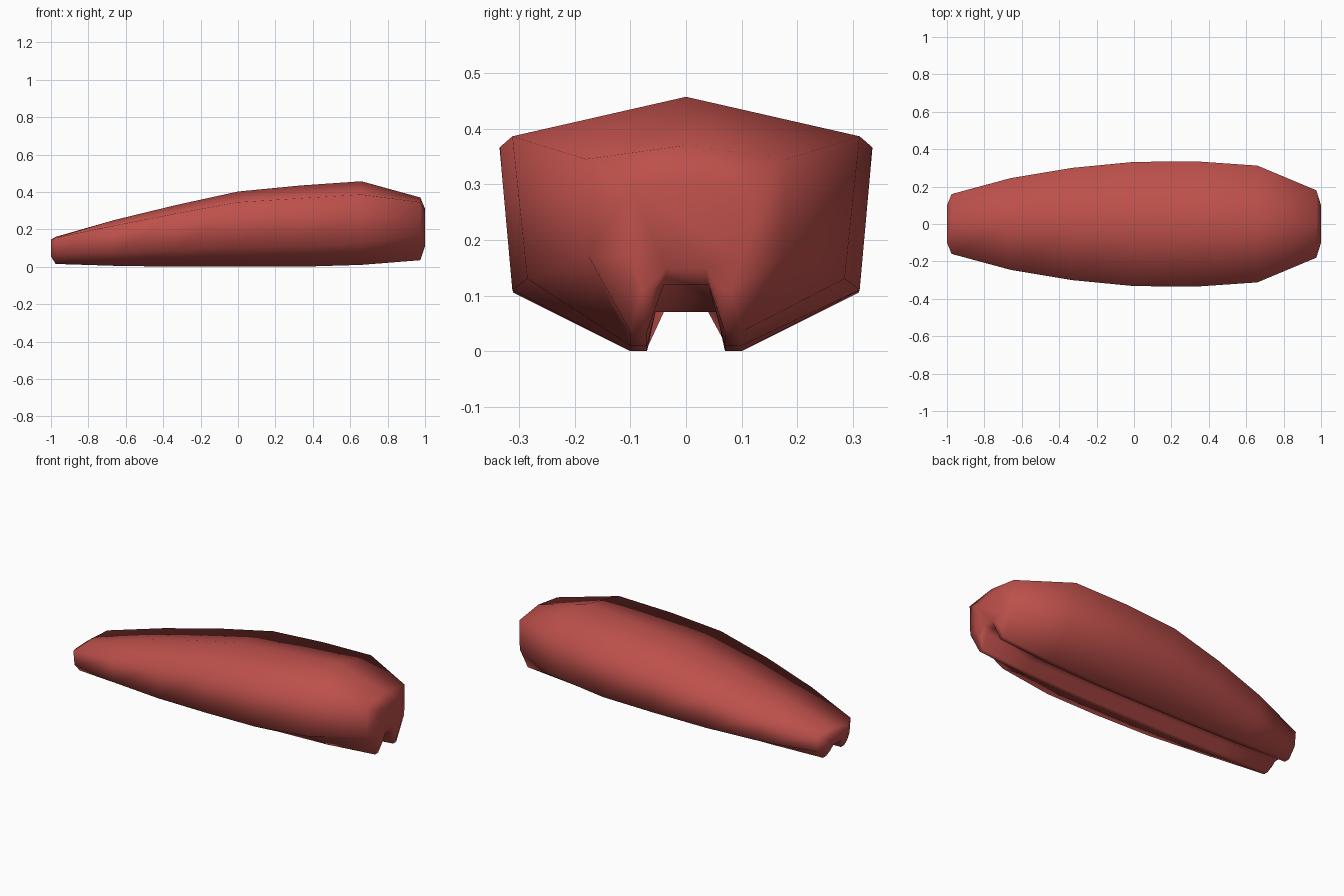
import bpy, bmesh

if "Cube" in bpy.data.objects:
    bpy.data.objects.remove(bpy.data.objects["Cube"])

# Stations along x: x, ridge z, shoulder (y, z), lower flank (y, z),
# foot outer y, foot inner y, foot z, groove roof (y, z)
STATIONS = [
    (-1.00, .145, .10, .140, .10, .09, .09, .065, .055, .040, .075),
    (-.975, .160, .16, .155, .15, .07, .10, .07, .015, .040, .07),
    (-.66, .250, .245, .220, .225, .075, .10, .07, .005, .055, .07),
    (-.33, .330, .30, .285, .28, .09, .10, .07, .0, .055, .07),
    (0.0, .402, .332, .345, .31, .105, .10, .07, .0, .055, .07),
    (.33, .434, .335, .366, .312, .11, .10, .07, .0, .055, .07),
    (.66, .457, .312, .386, .285, .13, .10, .07, .01, .055, .07),
    (.975, .370, .18, .345, .175, .17, .10, .07, .035, .040, .12),
    (1.00, .310, .10, .300, .10, .17, .08, .06, .11, .035, .15),
]


def section(x, top, sy, sz, ly, lz, fo, fi, fz, gy, gz):
    """Closed cross-section, mirrored about y = 0."""
    half = [(sy, sz), (ly, lz), (fo, fz), (fi, fz), (gy, gz)]
    ring = [(0, top)] + half + [(-y, z) for y, z in reversed(half)]
    return [(x, y, z) for y, z in ring]


# Lofted shell with two rails and a groove underneath
bm = bmesh.new()
rings = [[bm.verts.new(p) for p in section(*s)] for s in STATIONS]
for a, b in zip(rings, rings[1:]):
    n = len(a)
    for i in range(n):
        j = (i + 1) % n
        bm.faces.new((a[i], a[j], b[j], b[i]))
# End caps
bm.faces.new(rings[0])
bm.faces.new(rings[-1])
bmesh.ops.recalc_face_normals(bm, faces=bm.faces)
for f in bm.faces:
    f.smooth = True

mesh = bpy.data.meshes.new("shell")
bm.to_mesh(mesh)
bm.free()
shell = bpy.data.objects.new("shell", mesh)
bpy.context.collection.objects.link(shell)

red = bpy.data.materials.new("brick red")
red.diffuse_color = (.51, .08, .07, 1)
red.use_nodes = True
red.node_tree.nodes["Principled BSDF"].inputs["Base Color"].default_value = red.diffuse_color
mesh.materials.append(red)
